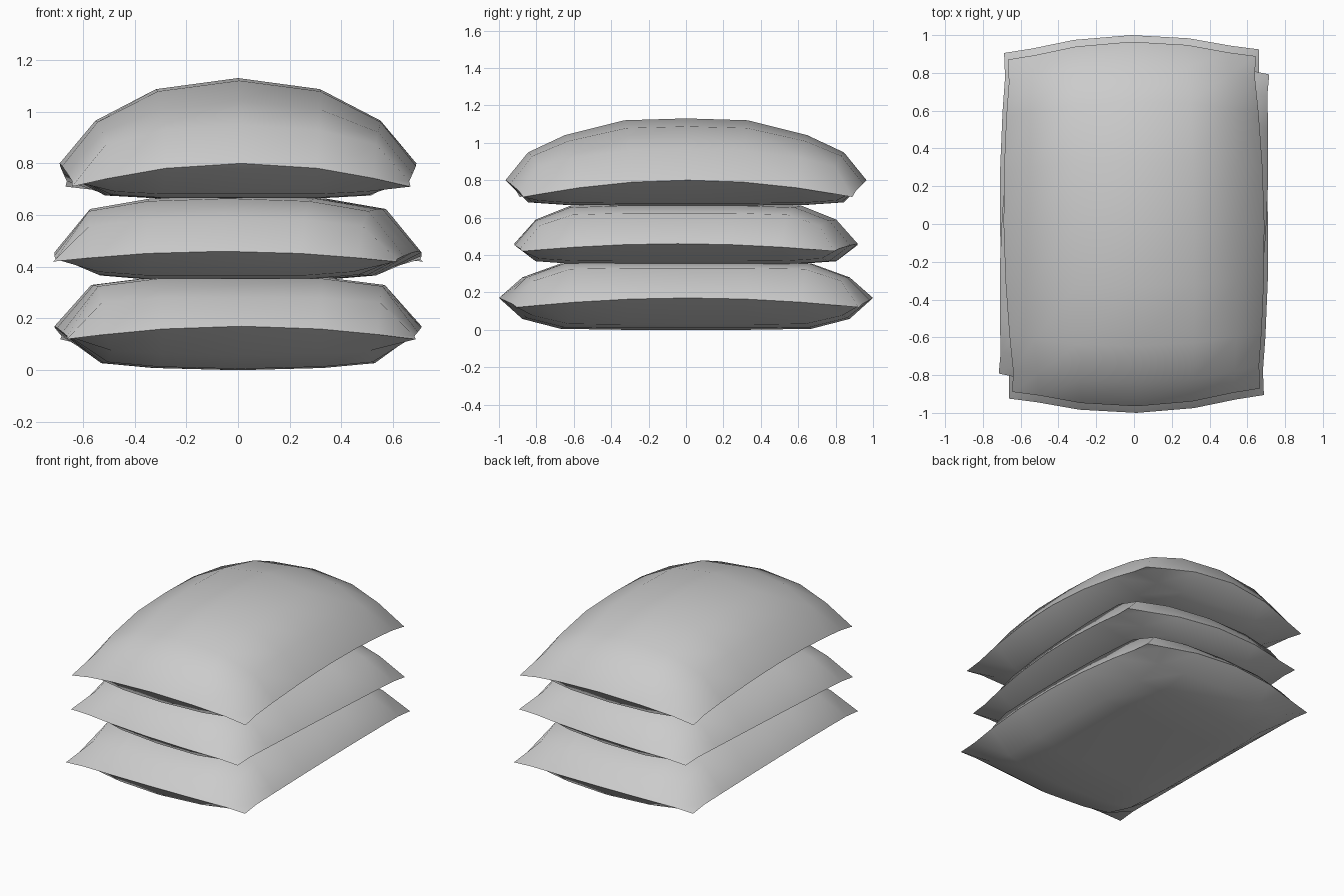
import bpy, bmesh, math
from mathutils import Matrix

if "Cube" in bpy.data.objects:
    bpy.data.objects.remove(bpy.data.objects["Cube"])

U = (0, .46, .80, 1)
V = (0, .34, .67, .875, 1)
U_LOW = (0, .46, .745, 1)


def sack(name, half_w, half_l, seam, top, bottom, fu, fv, gu, gv, turn, droop):
    """Pillow: upper and lower grids sharing one seam; f/g are fullness profiles."""
    bm = bmesh.new()
    nu, nv = len(U) - 1, len(V) - 1
    rim = {}

    def point(i, j, upper):
        on_rim = abs(i) == nu or abs(j) == nv
        if on_rim and (i, j) in rim:
            return rim[i, j]
        cols = U if upper or on_rim else U_LOW
        u = math.copysign(cols[abs(i)], i)
        v = math.copysign(V[abs(j)], j)
        # bowed outline with slightly pulled-out corner ears
        ear = .015 if abs(i) == nu and abs(j) == nv else 0
        x = u * (half_w - .05 * v * v + ear)
        y = v * (half_l - .10 * u * u + ear)
        z = seam - droop * u * u * v * v
        if not on_rim:
            if upper:
                z = seam + (top - seam) * fu[abs(i)] * fv[abs(j)]
            else:
                z = seam - (seam - bottom) * gu[abs(i)] * gv[abs(j)]
        vert = bm.verts.new((x, y, z))
        if on_rim:
            rim[i, j] = vert
        return vert

    for upper in (True, False):
        g = {(i, j): point(i, j, upper)
             for i in range(-nu, nu + 1) for j in range(-nv, nv + 1)}
        for i in range(-nu, nu):
            for j in range(-nv, nv):
                q = [g[i, j], g[i + 1, j], g[i + 1, j + 1], g[i, j + 1]]
                bm.faces.new(q if upper else q[::-1])
    bm.transform(Matrix.Rotation(math.radians(turn), 4, 'Z'))
    bmesh.ops.recalc_face_normals(bm, faces=bm.faces)
    me = bpy.data.meshes.new(name)
    bm.to_mesh(me)
    bm.free()
    ob = bpy.data.objects.new(name, me)
    bpy.context.collection.objects.link(ob)
    bpy.ops.object.select_all(action='DESELECT')
    ob.select_set(True)
    bpy.context.view_layer.objects.active = ob
    bpy.ops.object.shade_smooth_by_angle(angle=math.radians(75))


# three stacked sacks, the middle one slightly turned
sack("bottom_sack", .71, 1.0, .17, .36, 0,
     (1, 1, .84), (1, 1, .97, .58), (1, .95, .84), (1, 1, .97, .66), .8, .05)
sack("middle_sack", .70, .92, .46, .675, .35,
     (1, .95, .76), (1, 1, .95, .6), (1, 1, .85), (1, 1, .97, .85), -3.6, .04)
sack("top_sack", .69, .965, .80, 1.13, .665,
     (1, .87, .5), (1, .97, .73, .45), (1, 1, .92), (1, 1, .98, .88), .8, .09)
